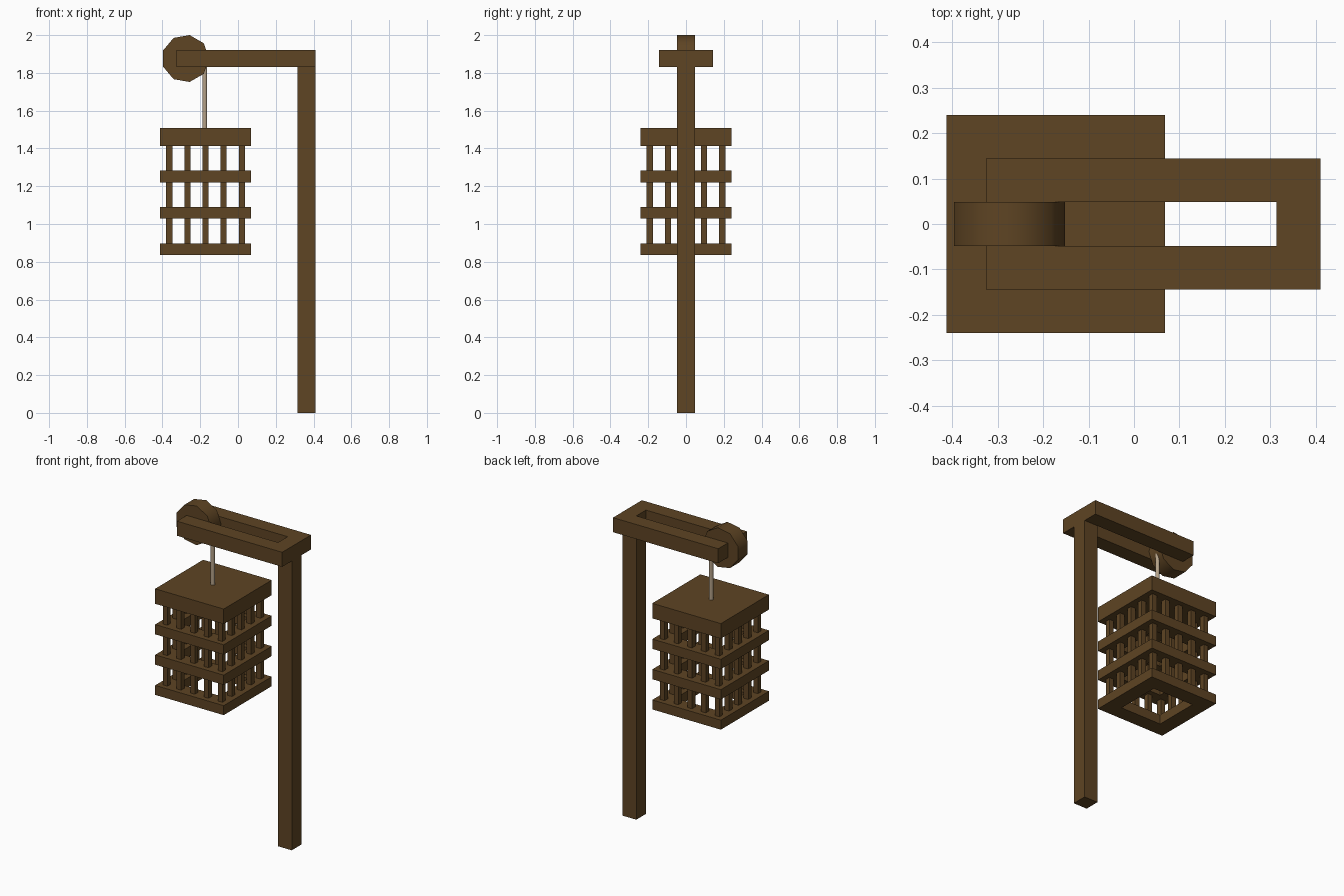
import bpy, math

if "Cube" in bpy.data.objects:
    bpy.data.objects.remove(bpy.data.objects["Cube"])


def material(name, rgb):
    m = bpy.data.materials.new(name)
    m.diffuse_color = (*rgb, 1)
    m.use_nodes = True
    m.node_tree.nodes["Principled BSDF"].inputs["Base Color"].default_value = m.diffuse_color
    return m


wood = material("brown_wood", (0.112, 0.058, 0.017))
tan = material("tan_rope", (0.46, 0.36, 0.25))


def box(name, x, y, z):
    """Box from (min, max) ranges on each axis."""
    bpy.ops.mesh.primitive_cube_add(size=1, location=[(a + b) / 2 for a, b in (x, y, z)])
    o = bpy.context.object
    o.name = name
    o.scale = [b - a for a, b in (x, y, z)]
    bpy.ops.object.transform_apply(location=False, rotation=False)
    o.data.materials.append(wood)
    return o


def prism(name, outline, z0, z1, hole=None):
    """Upright extrusion of an outline; a hole with matching corners makes a ring."""
    n = len(outline)
    loops = [outline] + ([hole] if hole else [])
    verts = [(x, y, z) for loop in loops for z in (z0, z1) for x, y in loop]
    faces = []
    for i in range(n):
        j = (i + 1) % n
        faces.append((i, j, n + j, n + i))
        if hole:
            faces.append((2 * n + j, 2 * n + i, 3 * n + i, 3 * n + j))
            faces.append((n + i, n + j, 3 * n + j, 3 * n + i))
            faces.append((j, i, 2 * n + i, 2 * n + j))
    if not hole:
        faces += [tuple(range(n))[::-1], tuple(range(n, 2 * n))]
    mesh = bpy.data.meshes.new(name)
    mesh.from_pydata(verts, [], faces)
    mesh.materials.append(wood)
    o = bpy.data.objects.new(name, mesh)
    bpy.context.collection.objects.link(o)
    return o


def square(cx, h):
    return [(cx - h, -h), (cx + h, -h), (cx + h, h), (cx - h, h)]


# Post and forked arm
T = 0.048
box("post", (0.314, 0.41), (-T, T), (0, 1.83))
prism("forked_arm", [(-0.326, -3 * T), (0.41, -3 * T), (0.41, 3 * T), (-0.326, 3 * T),
                     (-0.326, T), (0.314, T), (0.314, -T), (-0.326, -T)], 1.83, 1.922)

# Nine-sided pulley wheel held in the fork
bpy.ops.mesh.primitive_cylinder_add(vertices=9, radius=0.126, depth=2 * T)
wheel = bpy.context.object
wheel.name = "pulley_wheel"
for v in wheel.data.vertices:
    x, y, z = v.co
    v.co = (y, z, x)  # lay the axle along y, one corner pointing to +x
wheel.data.flip_normals() if wheel.data.polygons[0].normal.dot(wheel.data.polygons[0].center) < 0 else None
wheel.location = (-0.278, 0, 1.876)
wheel.data.materials.append(wood)
bpy.ops.object.shade_smooth_by_angle(angle=math.radians(45))

# Rope from the pulley to the cage
CX = -0.172
bpy.ops.mesh.primitive_cylinder_add(vertices=12, radius=0.013, depth=0.38, location=(CX - 0.004, 0, 1.68))
rope = bpy.context.object
rope.name = "rope"
rope.data.materials.append(tan)
bpy.ops.object.shade_smooth_by_angle(angle=math.radians(45))

# Cage lid and open square hoops
box("cage_lid", (CX - 0.24, CX + 0.24), (-0.24, 0.24), (1.413, 1.508))
for i, (z0, z1) in enumerate([(0.837, 0.897), (1.028, 1.09), (1.22, 1.282)]):
    prism(f"cage_hoop_{i + 1}", square(CX, 0.24), z0, z1, square(CX, 0.144))

# Cage bars: five along each side, sharing corners
B, S = 0.016, 0.096
for i in range(-2, 3):
    for j in range(-2, 3):
        if max(abs(i), abs(j)) == 2:
            x, y = CX + i * S, j * S
            box("cage_bar", (x - B, x + B), (y - B, y + B), (0.85, 1.42))
